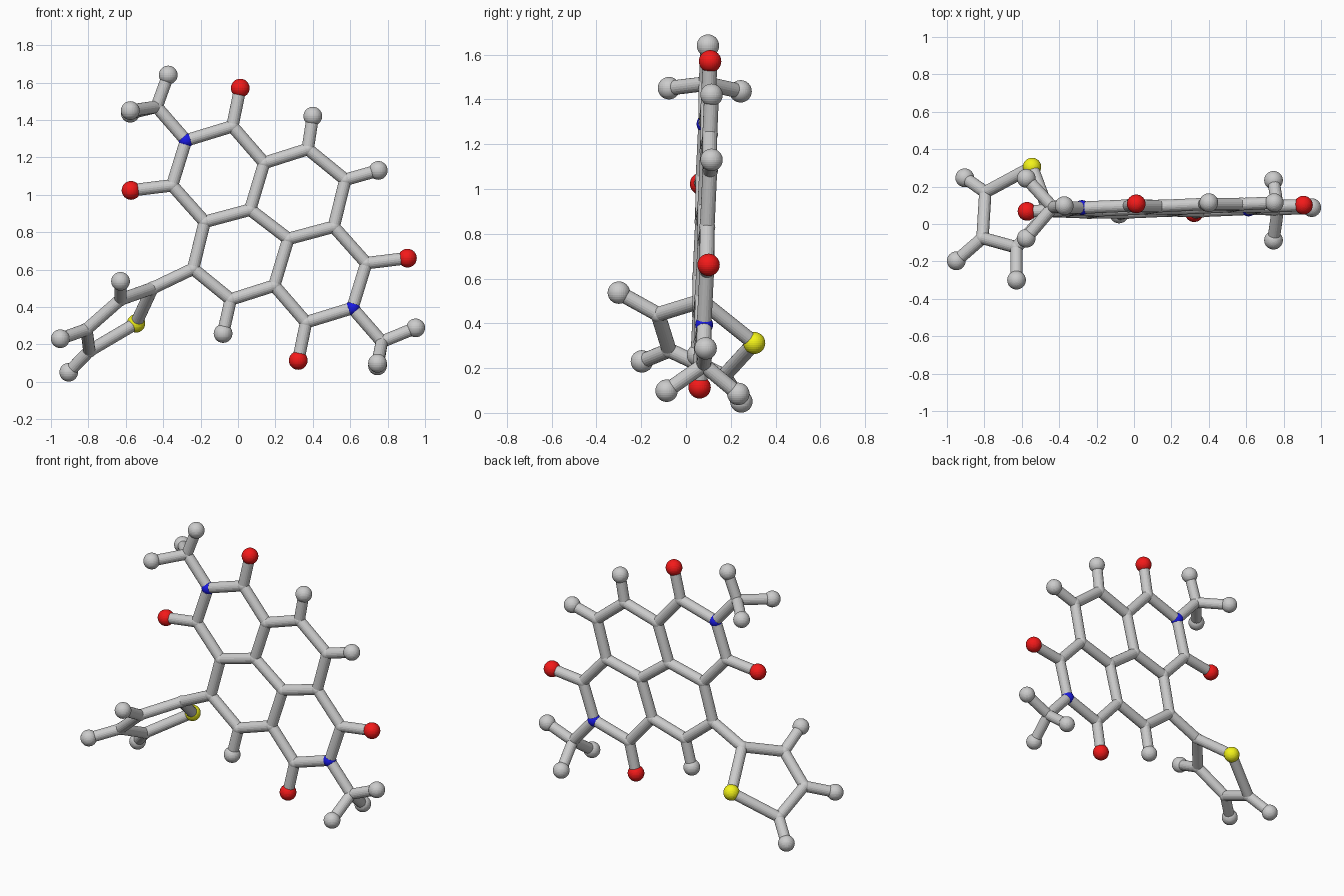
import bpy, bmesh
from mathutils import Vector, Matrix

if "Cube" in bpy.data.objects:
    bpy.data.objects.remove(bpy.data.objects["Cube"])

CENTRE = (0.167, 0.842)      # inversion centre of the flat fused-ring core
BOND_R = 0.033


def plane(x, z):
    """Point on the slightly tilted plane of the core."""
    return Vector((x, 0.046 + 0.032 * x + 0.039 * z, z))


# Half of the core; the other half is its image through the centre
half = {
    "N": (-0.278, 1.29), "Ca": (-0.03, 1.366), "Oa": (0.012, 1.57),
    "Cb": (-0.352, 1.05), "Ob": (-0.572, 1.023), "Me": (-0.435, 1.47),
    "C1": (0.14, 1.17), "C2": (0.065, 0.92), "C3": (-0.178, 0.855),
    "C4": (-0.24, 0.604), "C5": (-0.039, 0.44),
}
atoms = {}
for name, (x, z) in half.items():
    atoms[name + "+"] = plane(x, z)
    atoms[name + "-"] = plane(2 * CENTRE[0] - x, 2 * CENTRE[1] - z)

bonds = [("C2+", "C2-")]
for s, t in ("+-", "-+"):
    bonds += [(a + s, b + s) for a, b in (
        ("N", "Ca"), ("N", "Cb"), ("N", "Me"), ("Ca", "Oa"), ("Cb", "Ob"),
        ("Ca", "C1"), ("Cb", "C3"), ("C1", "C2"), ("C2", "C3"),
        ("C3", "C4"), ("C4", "C5"))]
    bonds.append(("C5" + s, "C1" + t))


def add(name, pos, parent):
    atoms[name] = Vector(pos)
    bonds.append((parent, name))


# Hydrogens on the core
add("H1", plane(-0.08, 0.258), "C5+")
add("H2", plane(0.40, 1.42), "C5-")
add("H3", plane(0.75, 1.13), "C4-")

# Methyl hydrogens: one in the plane, two either side of it
for s, flat, side in (("+", (-0.373, 1.64), (-0.576, 1.443)),
                      ("-", (0.95, 0.288), (0.746, 0.092))):
    add("Hm" + s, plane(*flat), "Me" + s)
    for k in (-1, 1):
        add(f"Hm{s}{k}", plane(*side) + Vector((0, 0.16 * k, -0.007 * k)), "Me" + s)

# Twisted five-membered ring
add("T1", (-0.458, 0.07, 0.50), "C4+")
add("T2", (-0.628, -0.125, 0.44), "T1")
add("T3", (-0.81, -0.075, 0.28), "T2")
add("T4", (-0.795, 0.17, 0.165), "T3")
add("S", (-0.545, 0.305, 0.312), "T4")
bonds.append(("S", "T1"))
add("Ht2", (-0.628, -0.30, 0.537), "T2")
add("Ht3", (-0.95, -0.197, 0.23), "T3")
add("Ht4", (-0.905, 0.247, 0.051), "T4")


def finish(name, bm, colour=None, smooth=False):
    me = bpy.data.meshes.new(name)
    bm.to_mesh(me)
    bm.free()
    ob = bpy.data.objects.new(name, me)
    bpy.context.collection.objects.link(ob)
    for p in me.polygons:
        p.use_smooth = smooth
    if colour:
        mat = bpy.data.materials.new(name + "_colour")
        mat.diffuse_color = colour
        mat.use_nodes = True
        mat.node_tree.nodes["Principled BSDF"].inputs["Base Color"].default_value = mat.diffuse_color
        me.materials.append(mat)


def balls(name, prefix, radius, colour=None):
    bm = bmesh.new()
    for key, pos in atoms.items():
        if key[0] in prefix:
            bmesh.ops.create_uvsphere(bm, u_segments=32, v_segments=16, radius=radius,
                                      matrix=Matrix.Translation(pos))
    finish(name, bm, colour)


# Atom spheres by element
balls("carbon_joints", "CMT", 0.036)
balls("hydrogen_balls", "H", 0.05)
balls("oxygen_balls", "O", 0.05, (0.9, 0.01, 0.01, 1))
balls("nitrogen_balls", "N", 0.04, (0.01, 0.01, 0.8, 1))
balls("sulfur_ball", "S", 0.049, (0.9, 0.9, 0.01, 1))

# Bond rods
bm = bmesh.new()
for a, b in bonds:
    p, q = atoms[a], atoms[b]
    d = q - p
    m = Matrix.Translation((p + q) / 2) @ d.to_track_quat('Z', 'Y').to_matrix().to_4x4()
    bmesh.ops.create_cone(bm, cap_ends=True, segments=20, radius1=BOND_R,
                          radius2=BOND_R, depth=d.length, matrix=m)
finish("bond_rods", bm)
